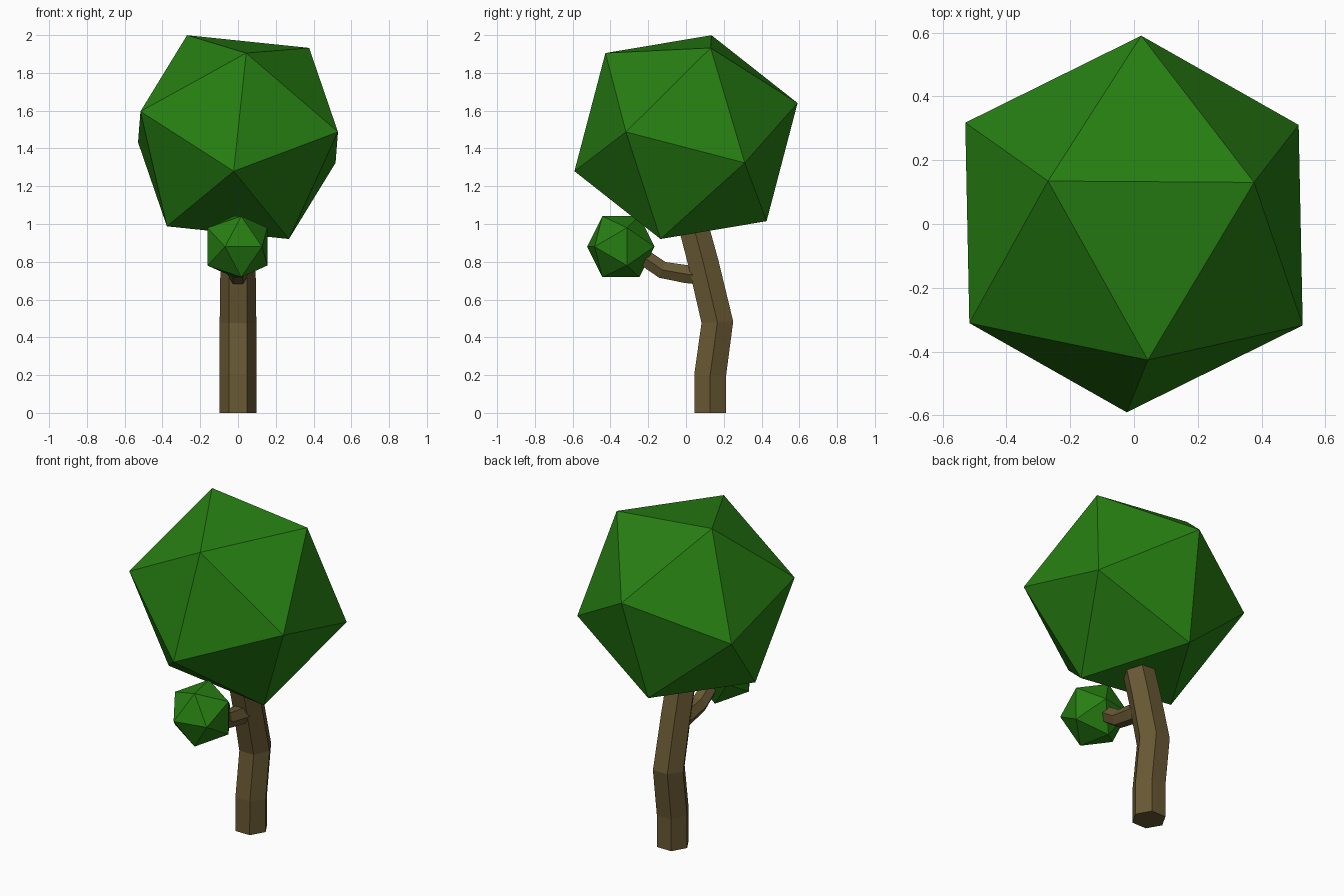
import bpy, bmesh, math
from mathutils import Vector, Matrix

cube = bpy.data.objects.get("Cube")
if cube:
    bpy.data.objects.remove(cube, do_unlink=True)


def material(name, rgb):
    mat = bpy.data.materials.new(name)
    mat.use_nodes = True
    colour = (*rgb, 1)
    mat.diffuse_color = colour
    bsdf = next(n for n in mat.node_tree.nodes if n.type == "BSDF_PRINCIPLED")
    bsdf.inputs["Base Color"].default_value = colour
    return mat


leaf_green = material("leaf green", (0.02, 0.21, 0.006))
bark_brown = material("bark brown", (0.14, 0.10, 0.034))


def add_object(name, bm, mat):
    bmesh.ops.recalc_face_normals(bm, faces=bm.faces)
    mesh = bpy.data.meshes.new(name)
    bm.to_mesh(mesh)
    bm.free()
    mesh.materials.append(mat)
    obj = bpy.data.objects.new(name, mesh)
    bpy.context.collection.objects.link(obj)
    return obj


def foliage(name, centre, radius, pole, neighbour):
    """Icosahedron turned so one corner lies along pole, the next towards neighbour."""
    z = Vector(pole).normalized()
    y = z.cross(Vector(neighbour)).normalized()
    x = y.cross(z)
    turn = Matrix((x, y, z)).transposed().to_4x4()
    bm = bmesh.new()
    bmesh.ops.create_icosphere(bm, subdivisions=1, radius=radius,
                               matrix=Matrix.Translation(centre) @ turn)
    return add_object(name, bm, leaf_green)


def limb(name, path, sides=6):
    """Hexagonal tube along (y, z, radius) points."""
    bm = bmesh.new()
    points = [Vector((0, y, z)) for y, z, r in path]
    across = Vector((1, 0, 0))
    rings = []
    for i, p in enumerate(points):
        steps = [(b - a).normalized() for a, b in zip(points, points[1:])][max(i - 1, 0):i + 1]
        tangent = sum(steps, Vector()).normalized()
        normal = tangent.cross(across)
        rings.append([bm.verts.new(p + path[i][2] * (across * math.cos(t) + normal * math.sin(t)))
                      for t in (math.tau * k / sides for k in range(sides))])
    for low, high in zip(rings, rings[1:]):
        for k in range(sides):
            n = (k + 1) % sides
            bm.faces.new((low[k], low[n], high[n], high[k]))
    bm.faces.new(rings[0])
    bm.faces.new(rings[-1])
    return add_object(name, bm, bark_brown)


# Bent trunk and side branch
limb("trunk", [(0.128, 0, 0.097), (0.128, 0.2, 0.097), (0.166, 0.48, 0.097),
               (0.093, 0.79, 0.093), (0.01, 1.1, 0.09)])
limb("side_branch", [(0.09, 0.725, 0.055), (0.0, 0.735, 0.055),
                     (-0.125, 0.757, 0.052), (-0.24, 0.835, 0.05)])

# Large crown and small leaf cluster at the end of the branch
foliage("crown", (0, 0, 1.46), 0.618, (-0.27, 0.135, 0.54), (0.38, 0.13, 0.47))
foliage("branch_leaves", (-0.003, -0.345, 0.88), 0.19,
        (0.02, -0.098, 0.162), (-0.02, 0.098, 0.162))
